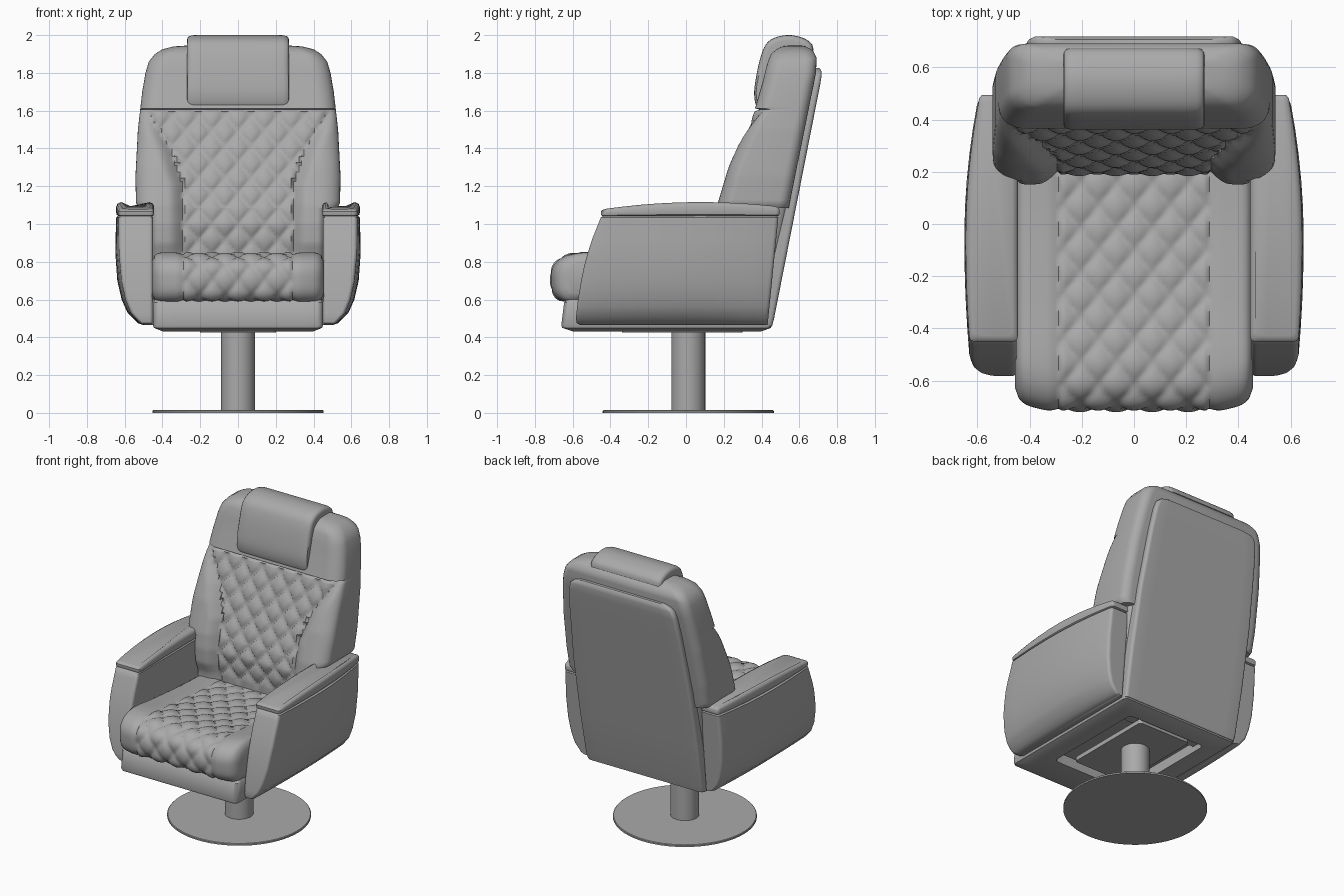
import bpy, bmesh, math
from mathutils import Vector

if "Cube" in bpy.data.objects:
    bpy.data.objects.remove(bpy.data.objects["Cube"])

grey = bpy.data.materials.new("grey_leather")
grey.diffuse_color = (0.40, 0.40, 0.40, 1)
grey.use_nodes = True
grey.node_tree.nodes["Principled BSDF"].inputs["Base Color"].default_value = grey.diffuse_color


def loft(name, rings, angle=40):
    """Skin a list of equal-length closed rings and cap both ends."""
    bm = bmesh.new()
    vs = [[bm.verts.new(p) for p in ring] for ring in rings]
    n = len(vs[0])
    for a, b in zip(vs, vs[1:]):
        for i in range(n):
            j = (i + 1) % n
            bm.faces.new((a[i], a[j], b[j], b[i]))
    bm.faces.new(vs[0])
    bm.faces.new(vs[-1])
    bmesh.ops.recalc_face_normals(bm, faces=bm.faces)
    me = bpy.data.meshes.new(name)
    bm.to_mesh(me)
    bm.free()
    me.materials.append(grey)
    ob = bpy.data.objects.new(name, me)
    bpy.context.collection.objects.link(ob)
    bpy.ops.object.select_all(action='DESELECT')
    ob.select_set(True)
    bpy.context.view_layer.objects.active = ob
    bpy.ops.object.shade_smooth_by_angle(angle=math.radians(angle))
    return ob


def interp(table, t):
    """Piecewise linear lookup in [(t, value), ...]."""
    if t <= table[0][0]:
        return table[0][1]
    for (a, u), (b, v) in zip(table, table[1:]):
        if t <= b:
            return u + (v - u) * (t - a) / (b - a)
    return table[-1][1]


def path(pts, n):
    """Smooth curve through points, resampled to n evenly spaced points."""
    p = [Vector(q) for q in pts]
    p = [2 * p[0] - p[1]] + p + [2 * p[-1] - p[-2]]
    dense = []
    for a, b, c, d in zip(p, p[1:], p[2:], p[3:]):
        for k in range(20):
            t = k / 20
            dense.append(0.5 * (2 * b + (c - a) * t + (2 * a - 5 * b + 4 * c - d) * t * t
                                + (3 * b - a - 3 * c + d) * t ** 3))
    dense.append(p[-2])
    dist = [0]
    for a, b in zip(dense, dense[1:]):
        dist.append(dist[-1] + (b - a).length)
    ys = list(zip(dist, [q.x for q in dense]))
    zs = list(zip(dist, [q.y for q in dense]))
    L = dist[-1]
    return [Vector((interp(ys, L * i / (n - 1)), interp(zs, L * i / (n - 1)))) for i in range(n)], L


def rrect(x0, x1, y0, y1, r, z, side=10):
    """Rounded rectangle ring with subdivided sides."""
    out = []
    corners = [(x1 - r, y0 + r, -90), (x1 - r, y1 - r, 0), (x0 + r, y1 - r, 90), (x0 + r, y0 + r, 180)]
    for k, (cx, cy, a0) in enumerate(corners):
        arc = [Vector((cx + r * math.cos(math.radians(a0 + 18 * i)),
                       cy + r * math.sin(math.radians(a0 + 18 * i)), z)) for i in range(6)]
        nx, ny, na = corners[(k + 1) % 4]
        nxt = Vector((nx + r * math.cos(math.radians(na)), ny + r * math.sin(math.radians(na)), z))
        out += arc + [arc[-1].lerp(nxt, i / side) for i in range(1, side)]
    return out


def quilt(x, v, w, h):
    """Diamond tufting, 0 on the stitches and 1 in the middle."""
    return (abs(math.sin(math.pi * (x / w + v / h)) * math.sin(math.pi * (x / w - v / h)))) ** 0.45


def circle(r, z, n=64, cy=0.012):
    return [(r * math.cos(2 * math.pi * i / n), cy + r * math.sin(2 * math.pi * i / n), z) for i in range(n)]


# Pedestal
loft("base_disc", [circle(0.453, 0), circle(0.453, 0.010), circle(0.449, 0.014)], 30)
loft("post", [circle(0.09, 0.012, 32), circle(0.09, 0.49, 32)])
loft("mount_plate", [circle(0.15, 0.455, 32), circle(0.15, 0.49, 32)])
loft("swivel_bracket", [rrect(-0.2, 0.2, -0.34, 0.3, 0.02, z) for z in (0.425, 0.455)])

# Seat frame with a recess underneath
loft("seat_frame", [
    rrect(-0.30, 0.30, -0.42, 0.32, 0.03, 0.50), rrect(-0.30, 0.30, -0.42, 0.32, 0.03, 0.43),
    rrect(-0.40, 0.40, -0.60, 0.40, 0.03, 0.432), rrect(-0.445, 0.445, -0.655, 0.45, 0.03, 0.45),
    rrect(-0.45, 0.45, -0.66, 0.455, 0.03, 0.465), rrect(-0.45, 0.45, -0.645, 0.42, 0.03, 0.585),
    rrect(-0.44, 0.44, -0.63, 0.42, 0.03, 0.60)])

# Seat cushion: side profile swept across, quilted in the middle
prof, plen = path([(-0.60, 0.60), (-0.66, 0.605), (-0.695, 0.64), (-0.705, 0.70), (-0.70, 0.76), (-0.665, 0.805),
                   (-0.60, 0.832), (-0.5, 0.835), (-0.3, 0.815), (0, 0.79), (0.25, 0.78)], 100)
dv, half, N = plen / 99, 0.455, 66
dx = 2 * half / N
rings = []
for i in range(N + 1):
    x = -half + dx * i
    ax = abs(x)
    t = max(0, (ax - half + 0.05) / 0.05)
    inset = 0.045 * (1 - math.sqrt(max(0, 1 - t * t)))
    ring = []
    for k, p in enumerate(prof):
        tan = prof[min(k + 1, 99)] - prof[max(k - 1, 0)]
        nrm = Vector((-tan.y, tan.x)).normalized()
        if ax < 0.282:
            off = 0.022 * quilt(x, k * dv, 10 * dx, 14 * dv) - 0.006
        else:
            off = 0.012 * min(1, (ax - 0.282) / 0.04) - inset
        q = p + nrm * off
        if q.x < -0.4:
            q.x += 0.04 * max(0, (ax - 0.28) / 0.17) ** 2 * min(1, (-0.4 - q.x) / 0.2)
        ring.append((x, q.x, q.y))
    ring += [(x, 0.25, 0.60 + inset)]
    ring[0] = (x, ring[0][1], 0.60)
    rings.append(ring)
loft("seat_cushion", rings, 50)

# Backrest: stacked horizontal sections with side wings and a quilted centre
WIDTH = [(0.47, 0.455), (1.085, 0.47), (1.0851, 0.525), (1.11, 0.54), (1.25, 0.543), (1.5, 0.53), (1.7, 0.507),
         (1.8, 0.49), (1.86, 0.472), (1.90, 0.44), (1.925, 0.40), (1.94, 0.34), (1.946, 0.25)]
WING = [(0.47, 0.20), (0.83, 0.18), (0.9, 0.155), (1.0, 0.152), (1.1, 0.165), (1.3, 0.225), (1.45, 0.29),
        (1.6, 0.362), (1.75, 0.405), (1.85, 0.43), (1.9, 0.45), (1.93, 0.485), (1.946, 0.53)]
CENTRE = [(0.47, 0.22), (0.85, 0.215), (1.0, 0.205), (1.1, 0.225), (1.35, 0.30), (1.6, 0.385), (1.62, 0.375)]
PANEL = [(0.8, 0.28), (1.2, 0.285), (1.4, 0.35), (1.6, 0.47)]
REAR = [(0.47, 0.42), (1.8, 0.688), (1.88, 0.692), (1.92, 0.672), (1.946, 0.62)]
H = 0.165
levels = [0.47, 0.65, 0.80] + [0.83 + H / 10 * i for i in range(47)]
levels += [1.0849, 1.0851, 1.595, 1.606, 1.612, 1.62, 1.64, 1.7, 1.75, 1.8, 1.83, 1.86, 1.88, 1.90, 1.915,
           1.925, 1.934, 1.94, 1.946]
rings = []
for z in sorted(levels):
    W, F, B = interp(WIDTH, z), interp(WING, z), interp(REAR, z)
    k = 1 if z < 1.61 else W / 0.518
    q = interp(PANEL, z)

    def front(x):
        if z > 1.609:
            return F
        if abs(z - 1.606) < 0.002:
            return F + 0.025
        d = interp(CENTRE, z) - F
        if abs(x) < q:
            return F + d - 0.022 * quilt(x, z - 0.83, 0.14, H)
        s = min(1, (abs(x) - q) / 0.09)
        return F + (d + 0.008) * (1 - math.sin(s * math.pi / 2))

    core, r, dep = 0.42 * k, W - 0.42 * k, min(0.08, (B - F) * 0.45)
    ring = [(0.014 * i * k, front(0.014 * i), z) for i in range(-30, 31)]
    edge = []
    for i in range(1, 9):
        a = math.radians(90 * i / 8)
        edge.append((core + r * math.sin(a), front(0.42 + r * math.sin(a)) + dep * (1 - math.cos(a))))
    rr = min(0.06, (B - F) * 0.4)
    for i in range(7):
        a = math.radians(15 * i)
        edge.append((W - rr * (1 - math.cos(a)), B - rr + rr * math.sin(a)))
    ring += [(x, y, z) for x, y in edge] + [(-x, y, z) for x, y in reversed(edge)]
    rings.append(ring)
loft("backrest", rings, 50)

# Rear cover panel, leaning with the backrest
rings = []
for z, w, d in [(0.445, 0.42, -0.03), (0.46, 0.445, -0.003), (0.50, 0.45, 0), (0.8, 0.455, 0), (1.2, 0.45, 0),
                (1.6, 0.425, 0), (1.74, 0.41, 0), (1.79, 0.395, -0.002), (1.81, 0.37, -0.008), (1.825, 0.32, -0.02)]:
    y = 0.368 + 0.197 * z + d
    rings.append(rrect(-w, w, y - 0.075, y, 0.02, z))
loft("rear_cover", rings)

# Headrest pillow draped over the top
prof, _ = path([(0.44, 1.61), (0.395, 1.607), (0.37, 1.63), (0.361, 1.70), (0.375, 1.80), (0.40, 1.90),
                (0.43, 1.96), (0.48, 1.99), (0.55, 2.0), (0.62, 1.985), (0.665, 1.955), (0.675, 1.92)], 48)
prof += [Vector((0.55, 1.90)), Vector((0.48, 1.85))]
mid = Vector((0.50, 1.84))
rings = []
for x, d in [(-0.27, 0.03), (-0.268, 0.016), (-0.258, 0.006), (-0.24, 0.001), (-0.2, 0), (0.2, 0), (0.24, 0.001),
             (0.258, 0.006), (0.268, 0.016), (0.27, 0.03)]:
    ring = [p + (mid - p).normalized() * d for p in prof]
    rings.append([(x, p.x, p.y) for p in ring])
loft("headrest", rings)

# Arms and their pads, mirrored left and right
OUT = [(0.465, 0.50), (0.475, 0.53), (0.53, 0.585), (0.6, 0.616), (0.7, 0.639), (0.85, 0.65), (1.05, 0.645)]
FRONT = [(0.465, -0.56), (0.475, -0.578), (0.5, -0.583), (0.6, -0.572), (0.75, -0.547), (0.9, -0.505), (1.05, -0.445)]
for s, side in ((-1, "left"), (1, "right")):
    def bow(p):
        """Curve the outer face in plan and mirror to the given side."""
        t = (p.y + 0.06) / 0.55
        p.x -= (0.055 if t > 0 else 0.03) * t * t * max(0, (p.x - 0.45) / 0.2)
        return Vector((s * p.x, p.y, p.z))

    rings = []
    for z in (0.465, 0.475, 0.50, 0.53, 0.56, 0.6, 0.65, 0.7, 0.78, 0.85, 0.92, 1.0, 1.035, 1.045):
        e = 0.012 if z > 1.04 else 0
        ring = rrect(0.45 + e, interp(OUT, z) - e, interp(FRONT, z) + e, 0.432 + (z - 0.465) * 0.1 - e, 0.02, z)
        rings.append([bow(p) for p in ring])
    loft(side + "_arm", rings)

    rings = []
    for z, e in ((1.04, 0.015), (1.05, 0.002), (1.06, 0), (1.095, 0), (1.108, 0.006), (1.116, 0.022)):
        ring = rrect(0.445 + e, 0.645 - e, -0.45 + e, 0.495 - e, 0.02, z)
        for p in ring:
            p.z -= 0.035 * ((p.y - 0.08) / 0.5) ** 2 * (z - 1.04) / 0.076
        rings.append([bow(p) for p in ring])
    loft(side + "_arm_pad", rings)
